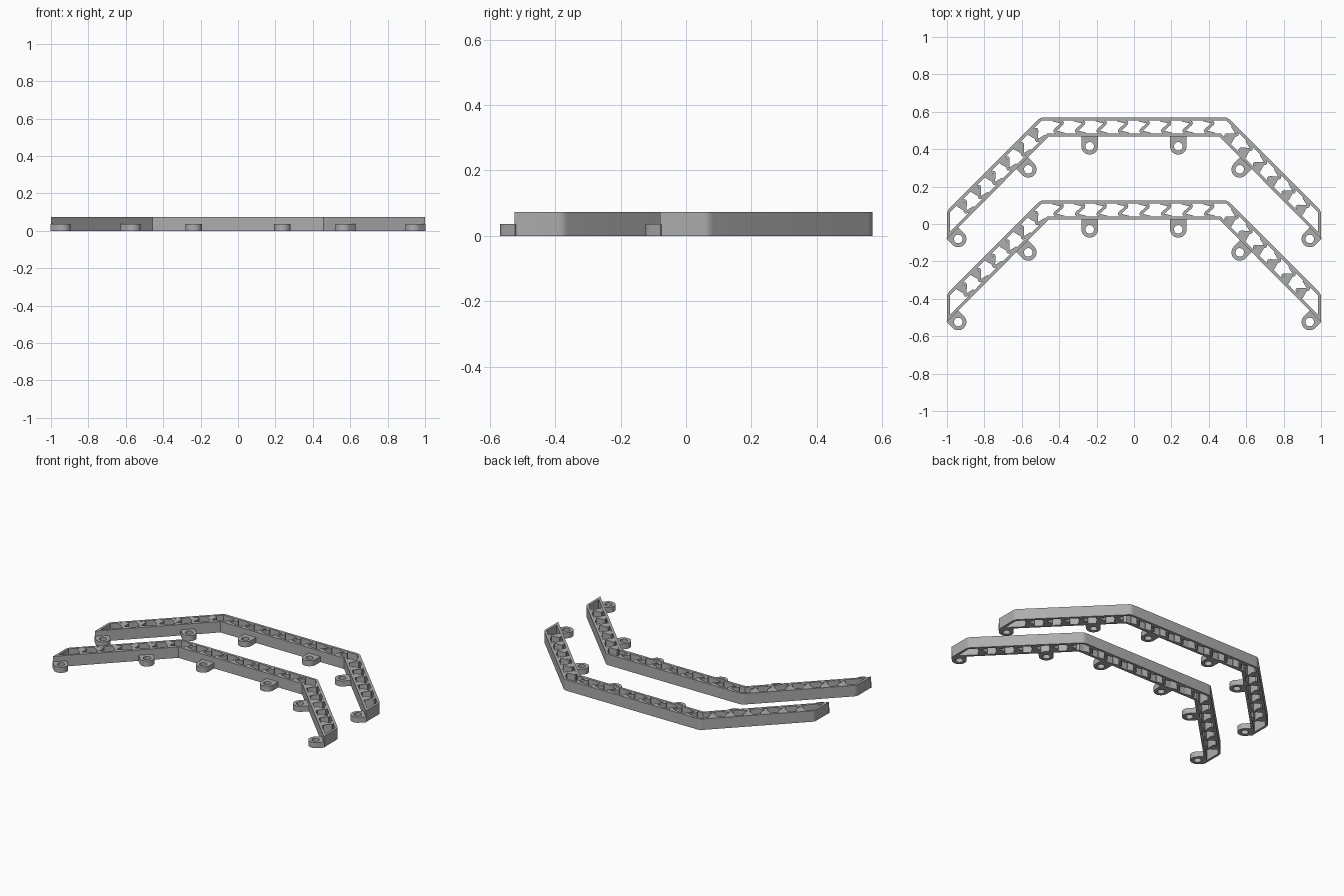
import bpy, bmesh, math
from mathutils import Vector

if "Cube" in bpy.data.objects:
    bpy.data.objects.remove(bpy.data.objects["Cube"])

H, LUG_H, WALL = 0.073, 0.037, 0.016
grey = bpy.data.materials.new("grey plastic")
grey.diffuse_color = (0.42, 0.42, 0.42, 1)
grey.use_nodes = True
grey.node_tree.nodes["Principled BSDF"].inputs["Base Color"].default_value = grey.diffuse_color


def prism(name, shapes, height, shift):
    """Extrude shapes; each shape is a list of loops (outline, then holes)."""
    bm = bmesh.new()
    for loops in shapes:
        edges = []
        for loop in loops:
            vs = [bm.verts.new((p[0], p[1] + shift, 0)) for p in loop]
            edges += [bm.edges.new((a, b)) for a, b in zip(vs, vs[1:] + vs[:1])]
        fill = bmesh.ops.triangle_fill(bm, edges=edges, use_beauty=True, normal=(0, 0, 1))
        faces = [f for f in fill["geom"] if isinstance(f, bmesh.types.BMFace)]
        up = bmesh.ops.extrude_face_region(bm, geom=faces, use_keep_orig=True)
        for v in up["geom"]:
            if isinstance(v, bmesh.types.BMVert):
                v.co.z = height
    bmesh.ops.recalc_face_normals(bm, faces=bm.faces)
    mesh = bpy.data.meshes.new(name)
    bm.to_mesh(mesh)
    bm.free()
    mesh.materials.append(grey)
    obj = bpy.data.objects.new(name, mesh)
    bpy.context.collection.objects.link(obj)
    bpy.ops.object.select_all(action='DESELECT')
    obj.select_set(True)
    bpy.context.view_layer.objects.active = obj
    bpy.ops.object.shade_smooth_by_angle(angle=math.radians(30))


def inset(poly, d):
    """Move every side of a clockwise outline inwards by d."""
    out, n = [], len(poly)
    for i in range(n):
        a, b, c = (Vector(poly[(i + k) % n]) for k in (-1, 0, 1))
        u, w = (b - a).normalized(), (c - b).normalized()
        nu, nw = Vector((u.y, -u.x)), Vector((w.y, -w.x))
        out.append(b + (nu + nw) * d / (1 + nu.dot(nw)))
    return out


def rounded(pts, r, closed, steps=4):
    """Replace corners by short curves."""
    out, n = [], len(pts)
    for i in range(n):
        b = Vector(pts[i])
        if not closed and i in (0, n - 1):
            out.append(b)
            continue
        a, c = Vector(pts[i - 1]), Vector(pts[(i + 1) % n])
        p, q = b + (a - b).normalized() * r, b + (c - b).normalized() * r
        for k in range(steps + 1):
            t = k / steps
            out.append(p * (1 - t) ** 2 + b * 2 * t * (1 - t) + q * t * t)
    return out


def stroke(path, half):
    """Outline of a path with a given half width."""
    left, right = [], []
    for i, p in enumerate(path):
        d = (path[min(i + 1, len(path) - 1)] - path[max(i - 1, 0)]).normalized()
        nrm = Vector((-d.y, d.x)) * half
        left.append(p + nrm)
        right.append(p - nrm)
    return left + right[::-1]


# Frame outline, clockwise, from the left half
half = [(-1, -0.08), (-1, 0.07), (-0.5, 0.57)]
outline = half + [(-x, y) for x, y in half[::-1]] + [(0.457, 0.467), (-0.457, 0.467)]
cavity = inset(outline, WALL)
outer = []
for i, p in enumerate(outline):
    if 1 <= i <= 4:
        outer += rounded([outline[i - 1], p, outline[i + 1]], 0.018, False)[1:-1]
    else:
        outer.append(Vector(p))

# Zigzag ribs along the centre line of the three arms
zigzag = rounded([(-0.03, 0.038), (0.026, 0.024), (-0.026, -0.024), (0.03, -0.038)], 0.014, False)
corner = Vector((-0.478, 0.5185))
ribs = []


def add_rib(centre, angle):
    c, s = math.cos(angle), math.sin(angle)
    path = [Vector((centre.x + p.x * c - p.y * s, centre.y + p.x * s + p.y * c)) for p in zigzag]
    ribs.append([stroke(path, 0.008)])


for i in range(8):
    add_rib(Vector((-0.403 + 0.115 * i, 0.5185)), 0)
diag = Vector((-1, -1)).normalized()
for i in range(6):
    p = corner + diag * (0.06 + 0.108 * i)
    add_rib(p, math.pi / 4)
    add_rib(Vector((-p.x, p.y)), -math.pi / 4)

# Mounting lugs: rounded tabs with a hole, pointing away from the wall
lugs = []
for x, y, ang, reach in ((-0.94, -0.08, 135, 0.046), (-0.565, 0.292, 135, 0.052),
                         (-0.237, 0.415, 90, 0.06)):
    for side in (1, -1):
        a = math.radians(ang)
        d = Vector((math.cos(a), math.sin(a)))
        n = Vector((-d.y, d.x))
        c = Vector((x, y))
        R = 0.044
        tab = [c + d * reach - n * R, c + d * reach + n * R]
        tab += [c + n * R * math.cos(t) - d * R * math.sin(t)
                for t in (math.pi * k / 16 for k in range(17))]
        hole = [c + Vector((math.cos(t), math.sin(t))) * 0.023
                for t in (math.tau * k / 24 for k in range(24))]
        lugs.append([[(p.x * side, p.y) for p in tab], [(p.x * side, p.y) for p in hole]])

# Two identical brackets, one behind the other
for label, shift in (("rear", 0), ("front", -0.444)):
    prism(label + "_frame", [[outer, cavity]], H, shift)
    prism(label + "_ribs", ribs, H - 0.001, shift)
    prism(label + "_lugs", lugs, LUG_H, shift)
